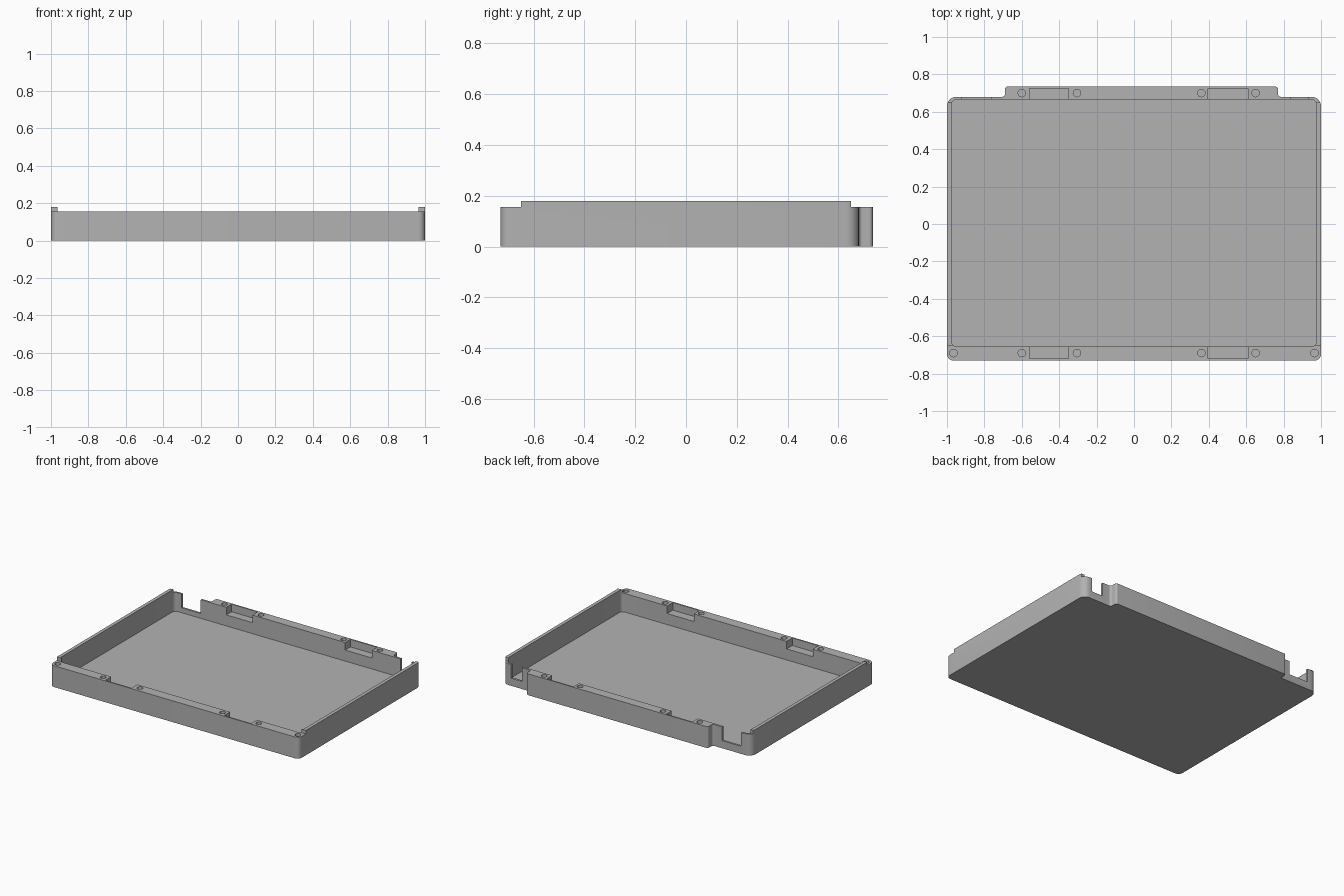
import bpy
import bmesh
import math
from mathutils import Vector

if "Cube" in bpy.data.objects:
    bpy.data.objects.remove(bpy.data.objects["Cube"])

WALL_TOP, RAIL_TOP, FLOOR = 0.155, 0.18, 0.02
CAV_X, CAV_FRONT, CAV_BACK = 0.975, -0.655, 0.665

grey = bpy.data.materials.new("plain grey")
grey.use_nodes = True
grey.diffuse_color = (0.45, 0.45, 0.45, 1)
grey.node_tree.nodes["Principled BSDF"].inputs["Base Color"].default_value = grey.diffuse_color


def rounded(corners, steps=6):
    """Round each (x, y, radius) corner of a closed outline."""
    out = []
    for i, (x, y, r) in enumerate(corners):
        p = Vector((x, y))
        a = Vector(corners[i - 1][:2]) - p
        b = Vector(corners[(i + 1) % len(corners)][:2]) - p
        a.normalize()
        b.normalize()
        if r == 0:
            out.append(p)
            continue
        for k in range(steps + 1):
            t = k / steps * math.pi / 2
            out.append(p + a * r * (1 - math.sin(t)) + b * r * (1 - math.cos(t)))
    return out


def prism(name, outline, z0, z1):
    """Extrude an outline from z0 to z1."""
    bm = bmesh.new()
    face = bm.faces.new([bm.verts.new((p[0], p[1], z0)) for p in outline])
    top = bmesh.ops.extrude_face_region(bm, geom=[face])["geom"]
    bmesh.ops.translate(bm, vec=(0, 0, z1 - z0),
                        verts=[v for v in top if isinstance(v, bmesh.types.BMVert)])
    bmesh.ops.recalc_face_normals(bm, faces=bm.faces)
    mesh = bpy.data.meshes.new(name)
    bm.to_mesh(mesh)
    bm.free()
    mesh.materials.append(grey)
    obj = bpy.data.objects.new(name, mesh)
    bpy.context.scene.collection.objects.link(obj)
    return obj


def box(name, x0, x1, y0, y1, z0, z1):
    return prism(name, [(x0, y0), (x1, y0), (x1, y1), (x0, y1)], z0, z1)


# Tray body with a raised tab along the back
tray = prism("tray", rounded([
    (-1, -0.73, 0.035), (1, -0.73, 0.035), (1, 0.68, 0.05),
    (0.77, 0.68, 0.015), (0.77, 0.735, 0.015),
    (-0.69, 0.735, 0.015), (-0.69, 0.68, 0.015), (-1, 0.68, 0.05)]), 0, RAIL_TOP)

# Main cavity
cutters = [prism("cavity_cutter", rounded([
    (-CAV_X, CAV_FRONT, 0.025), (CAV_X, CAV_FRONT, 0.025),
    (CAV_X, CAV_BACK, 0.025), (-CAV_X, CAV_BACK, 0.025)]), FLOOR, 0.3)]

# Lower front and back walls, leaving side rails
cutters.append(box("front_step_cutter", -1.1, 1.1, -0.9, -0.65, WALL_TOP, 0.3))
cutters.append(box("back_step_cutter", -1.1, 1.1, 0.65, 0.9, WALL_TOP, 0.3))

# Notches in the thin back wall
for x0, x1 in ((-0.92, -0.765), (0.84, 0.93)):
    cutters.append(box("notch_cutter", x0, x1, 0.6, 0.8, 0.055, 0.3))

# Latch pockets, open to the cavity
for x0, x1 in ((-0.56, -0.35), (0.395, 0.61)):
    cutters.append(box("front_pocket_cutter", x0, x1, -0.72, -0.6, 0.1, 0.3))
    cutters.append(box("back_pocket_cutter", x0, x1, 0.6, 0.725, 0.1, 0.3))

# Screw holes
bosses = [(x, y) for x in (-0.6, -0.305, 0.36, 0.65) for y in (-0.69, 0.7)]
bosses += [(-0.965, -0.69), (0.965, -0.69)]
for x, y in bosses:
    ring = [(x + 0.02 * math.cos(k * math.tau / 24), y + 0.02 * math.sin(k * math.tau / 24))
            for k in range(24)]
    cutters.append(prism("hole_cutter", ring, 0.06, 0.3))

# Cut everything and keep only the finished tray
for cutter in cutters:
    mod = tray.modifiers.new(cutter.name, "BOOLEAN")
    mod.operation = "DIFFERENCE"
    mod.solver = "EXACT"
    mod.object = cutter
bpy.context.view_layer.update()
finished = bpy.data.meshes.new_from_object(
    tray.evaluated_get(bpy.context.evaluated_depsgraph_get()))
tray.modifiers.clear()
tray.data = finished
finished.name = "tray"
for cutter in cutters:
    bpy.data.objects.remove(cutter)

# Smooth the rounded corners, keep edges sharp
for obj in bpy.context.selected_objects:
    obj.select_set(False)
tray.select_set(True)
bpy.context.view_layer.objects.active = tray
bpy.ops.object.shade_smooth_by_angle(angle=math.radians(30))
